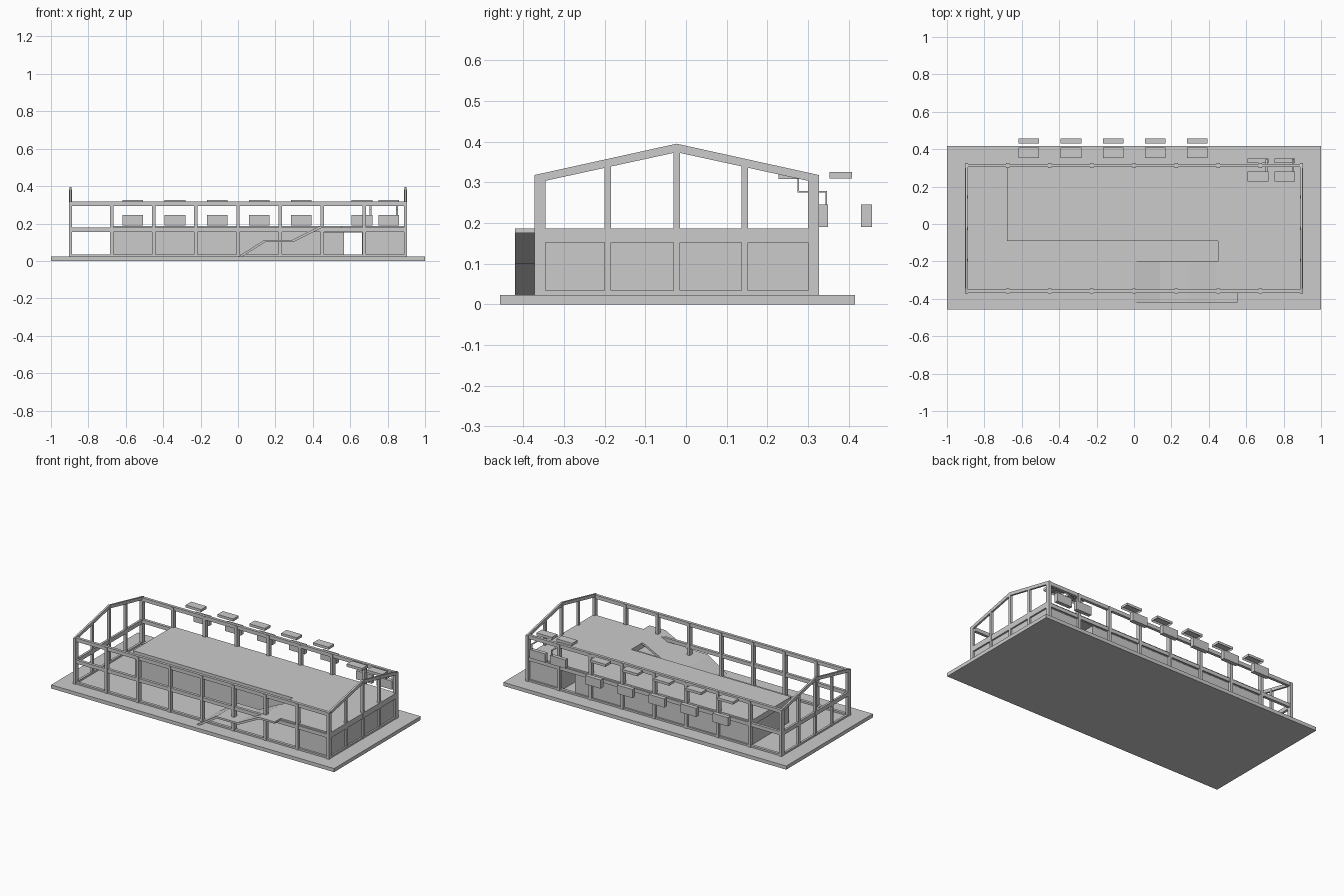
import bpy, bmesh

if "Cube" in bpy.data.objects:
    bpy.data.objects.remove(bpy.data.objects["Cube"])


def prism(name, pts, axis, lo, hi):
    """Extrude a closed 2D outline along an axis from lo to hi."""
    def place(a, b, c):
        return {'x': (c, a, b), 'y': (a, c, b), 'z': (a, b, c)}[axis]
    bm = bmesh.new()
    face = bm.faces.new([bm.verts.new(place(a, b, lo)) for a, b in pts])
    ext = bmesh.ops.extrude_face_region(bm, geom=[face])
    for v in ext['geom']:
        if isinstance(v, bmesh.types.BMVert):
            v.co['xyz'.index(axis)] = hi
    bmesh.ops.recalc_face_normals(bm, faces=bm.faces)
    mesh = bpy.data.meshes.new(name)
    bm.to_mesh(mesh)
    bm.free()
    obj = bpy.data.objects.new(name, mesh)
    bpy.context.collection.objects.link(obj)
    return obj


def box(name, x0, x1, y0, y1, z0, z1):
    return prism(name, [(x0, y0), (x1, y0), (x1, y1), (x0, y1)], 'z', z0, z1)


def tray(name, x0, x1, y0, y1, z0, z1):
    """Plate with a recessed underside."""
    obj = box(name, x0, x1, y0, y1, z0, z1)
    bm = bmesh.new()
    bm.from_mesh(obj.data)
    bottom = min(bm.faces, key=lambda f: f.calc_center_median().z)
    bmesh.ops.inset_region(bm, faces=[bottom], thickness=0.006)
    for v in bottom.verts:
        v.co.z += (z1 - z0) * 0.7
    bm.to_mesh(obj.data)
    bm.free()


BASE, FLOOR, EAVE, PEAK = 0.023, 0.187, 0.318, 0.395
YF, YB, YM = -0.359, 0.313, -0.023     # front, back and ridge lines
X = 0.9

# Ground plate
box("base_plate", -1, 1, -0.458, 0.416, 0, BASE)

# Long sides: columns and rails
for side, y in (("front", YF), ("back", YB)):
    for i in range(9):
        x = -X + 0.225 * i
        if i in (0, 8):
            x *= 0.995
        w = 0.009
        box(side + "_column", x - w, x + w, y - 0.0135, y + 0.0135, BASE, EAVE - 0.002)
    for part, z0, z1 in (("bottom_rail", BASE, 0.034), ("middle_rail", 0.155, 0.178),
                         ("eave_beam", 0.295, EAVE)):
        box(side + "_" + part, -X, X, y - 0.009, y + 0.009, z0, z1)

# Gable ends: posts, rails and sloping beams
for side, x in (("left", -0.896), ("right", 0.896)):
    for y in (-0.192, YM, 0.145):
        top = PEAK - 0.012 - abs(y - YM) * 0.225
        box(side + "_gable_post", x - 0.008, x + 0.008, y - 0.008, y + 0.008, BASE, top)
    box(side + "_bottom_rail", x - 0.007, x + 0.007, YF, YB, BASE, 0.034)
    box(side + "_middle_rail", x - 0.007, x + 0.007, YF, YB, 0.152, FLOOR if x > 0 else 0.178)
    prism(side + "_gable_beam",
          [(YF - 0.0135, EAVE), (YM, PEAK), (YB + 0.0135, EAVE), (YB + 0.0135, 0.298),
           (YM, 0.374), (YF - 0.0135, 0.298)], 'x', x - 0.006, x + 0.006)

# Upper floor slab, wide at the right end
prism("upper_floor", [(-0.68, YB), (0.894, YB), (0.894, YF), (0.45, YF),
                      (0.45, -0.09), (-0.68, -0.09)], 'z', 0.152, FLOOR)

# Enclosed rooms below, with a passage between them
box("main_room", -0.67, 0.568, -0.085, YB - 0.002, BASE, 0.152)
box("end_room", 0.662, 0.893, YF + 0.004, YB - 0.002, BASE, FLOOR - 0.001)

# Stair ramps with a half landing, inside and outside the front frame
run = [(0.0, 0.023), (0.14, 0.112), (0.29, 0.112), (0.44, FLOOR)]
under = [(0.445, 0.175), (0.295, 0.1), (0.145, 0.1), (0.022, 0.023)]
prism("outer_stair", run + [(0.553, FLOOR), (0.553, 0.175)] + under, 'y', -0.42, YF)
prism("inner_stair", run + [(0.45, FLOOR), (0.45, 0.175)] + under, 'y', YF, -0.2)

# Rear units: tray above, box below
for i in range(5):
    x = -0.562 + 0.225 * i
    tray("rear_tray", x - 0.055, x + 0.055, 0.353, 0.408, 0.31, 0.326)
    box("rear_box", x - 0.055, x + 0.055, 0.431, 0.458, 0.19, 0.245)

# Two units at the right, joined by bent brackets
for x in (0.663, 0.806):
    tray("side_tray", x - 0.055, x + 0.055, 0.227, 0.281, 0.308, 0.325)
    box("side_box", x - 0.055, x + 0.055, 0.325, 0.349, 0.19, 0.245)
    prism("bracket", [(0.274, 0.31), (0.274, 0.275), (0.343, 0.275), (0.343, 0.244),
                      (0.347, 0.244), (0.347, 0.279), (0.278, 0.279), (0.278, 0.31)],
          'x', x + 0.04, x + 0.05)
